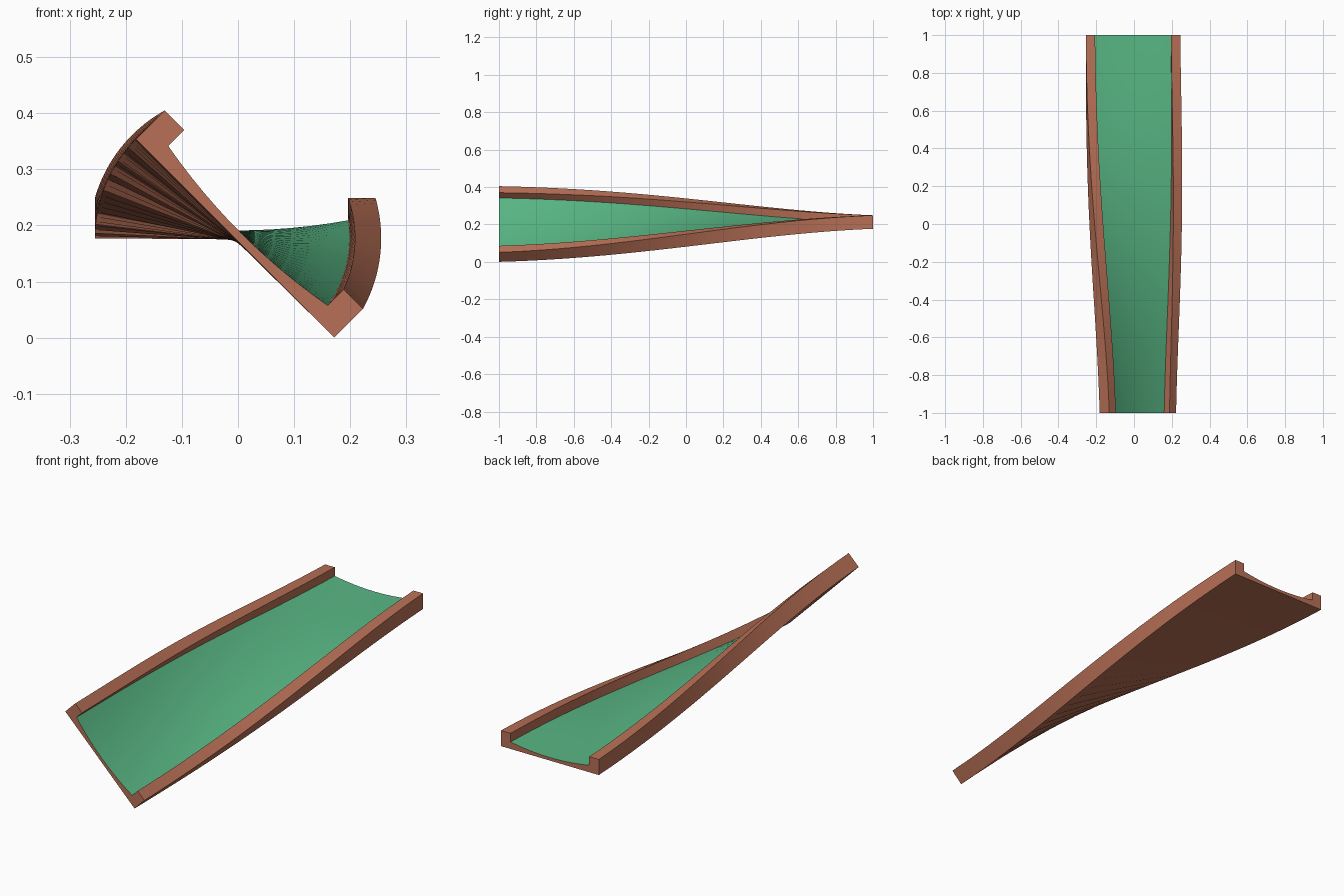
import bpy, bmesh, math

if "Cube" in bpy.data.objects:
    bpy.data.objects.remove(bpy.data.objects["Cube"])

HALF_W, RAIL_W, RAIL_H = 0.25, 0.049, 0.072
FLOOR_EDGE, FLOOR_MID = 0.032, 0.014
PIVOT_X, PIVOT_Z = -0.005, 0.177
TWIST = math.radians(45)
STEPS, FLOOR_SEGS = 24, 12


def material(name, rgb):
    m = bpy.data.materials.new(name)
    m.diffuse_color = (*rgb, 1)
    m.use_nodes = True
    m.node_tree.nodes["Principled BSDF"].inputs["Base Color"].default_value = m.diffuse_color
    return m


# Cross-section: flat underside, two rails and a dished floor between them
inner = HALF_W - RAIL_W
profile = [(-HALF_W, 0), (HALF_W, 0), (HALF_W, RAIL_H), (inner, RAIL_H)]
floor_start = len(profile)
for i in range(FLOOR_SEGS + 1):
    u = 1 - 2 * i / FLOOR_SEGS
    profile.append((inner * u, FLOOR_MID + (FLOOR_EDGE - FLOOR_MID) * u * u))
floor_end = len(profile) - 1
profile += [(-inner, RAIL_H), (-HALF_W, RAIL_H)]

# Sweep the section from back (level) to front (banked), easing the twist
bm = bmesh.new()
rings = []
for k in range(STEPS + 1):
    t = k / STEPS
    ease = t * t * (3 - 2 * t)
    a = -TWIST * (0.6 * ease + 0.4 * t)
    c, s = math.cos(a), math.sin(a)
    rings.append([bm.verts.new((PIVOT_X + x * c - z * s, 1 - 2 * t,
                                PIVOT_Z + x * s + z * c)) for x, z in profile])

n = len(profile)
for r0, r1 in zip(rings, rings[1:]):
    for i in range(n):
        j = (i + 1) % n
        f = bm.faces.new((r0[i], r0[j], r1[j], r1[i]))
        f.material_index = 1 if floor_start <= i < floor_end else 0

# End caps
bm.faces.new(rings[0])
bm.faces.new(rings[-1])
bmesh.ops.recalc_face_normals(bm, faces=bm.faces)

mesh = bpy.data.meshes.new("twisted_track")
bm.to_mesh(mesh)
bm.free()
mesh.materials.append(material("brick_brown", (0.479, 0.162, 0.093)))
mesh.materials.append(material("floor_green", (0.10, 0.48, 0.235)))
track = bpy.data.objects.new("twisted_track", mesh)
bpy.context.collection.objects.link(track)

# Smooth sweep with crisp rail edges
bpy.context.view_layer.objects.active = track
track.select_set(True)
bpy.ops.object.shade_smooth_by_angle(angle=math.radians(30))
